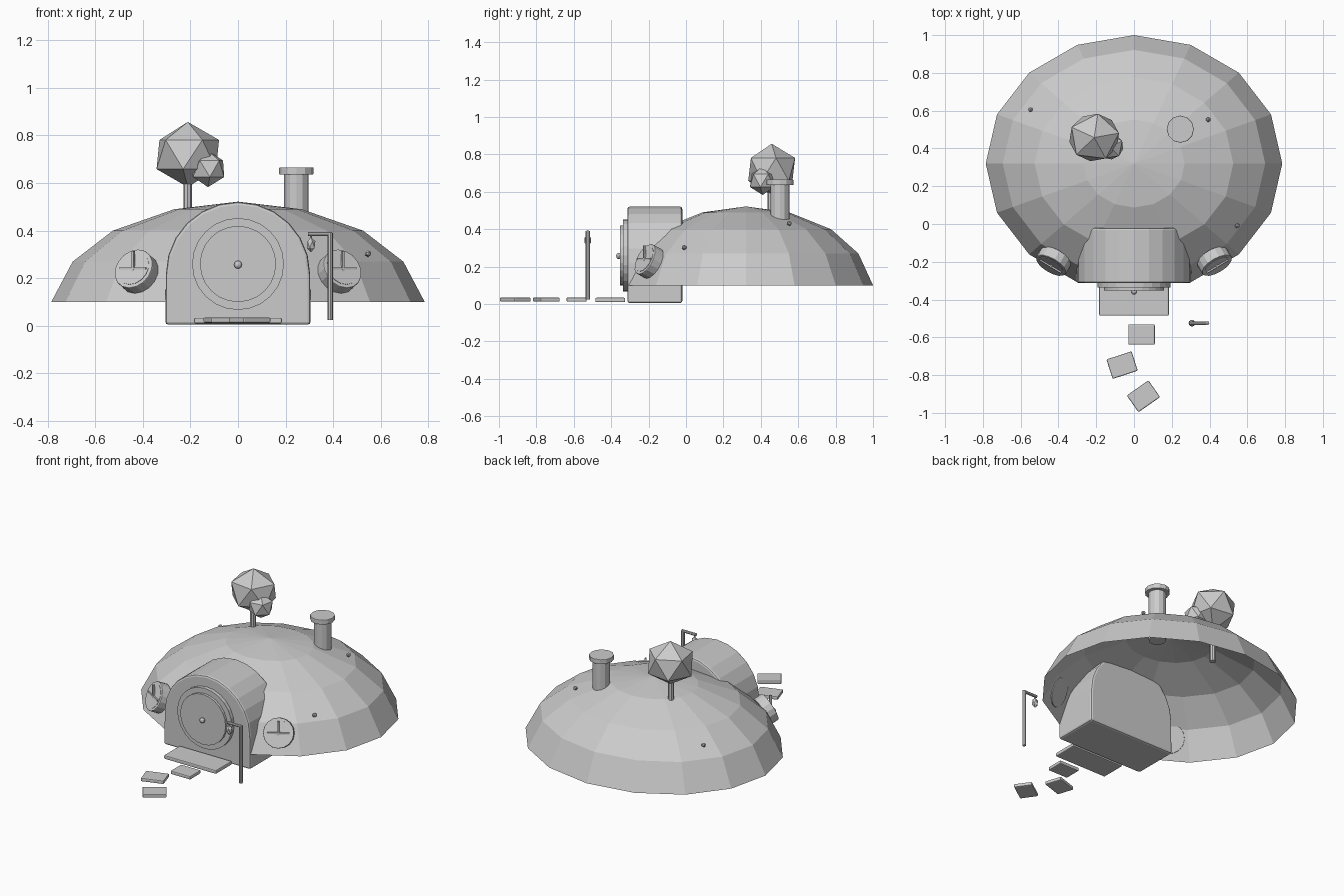
import bpy, bmesh, math
from mathutils import Vector

if "Cube" in bpy.data.objects:
    bpy.data.objects.remove(bpy.data.objects["Cube"])


def finish(name, bm, bevel=0):
    me = bpy.data.meshes.new(name)
    bmesh.ops.recalc_face_normals(bm, faces=bm.faces)
    bm.to_mesh(me)
    bm.free()
    ob = bpy.data.objects.new(name, me)
    bpy.context.collection.objects.link(ob)
    if bevel:
        m = ob.modifiers.new("soft_edges", 'BEVEL')
        m.width, m.segments = bevel, 2
        m.limit_method = 'ANGLE'
        m.angle_limit = math.radians(40)
    return ob


def cylinder(name, center, axis, r, depth, sides=12, bevel=0):
    bm = bmesh.new()
    bmesh.ops.create_cone(bm, cap_ends=True, segments=sides, radius1=r, radius2=r, depth=depth)
    ob = finish(name, bm, bevel)
    ob.rotation_euler = Vector(axis).to_track_quat('Z', 'Y').to_euler()
    ob.location = center
    return ob


def box(name, center, size, yaw=0, bevel=0):
    bm = bmesh.new()
    bmesh.ops.create_cube(bm, size=1)
    bmesh.ops.scale(bm, vec=size, verts=bm.verts)
    ob = finish(name, bm, bevel)
    ob.location = center
    ob.rotation_euler.z = math.radians(yaw)
    return ob


def ball(name, center, size, yaw=0, sub=1):
    bm = bmesh.new()
    bmesh.ops.create_icosphere(bm, subdivisions=sub, radius=1)
    bmesh.ops.scale(bm, vec=size, verts=bm.verts)
    ob = finish(name, bm)
    ob.location = center
    ob.rotation_euler.z = math.radians(yaw)
    return ob


# Hill: open 16-sided dome, pulled back behind the porch front
bm = bmesh.new()
rings = []
for f, z in ((1, 0.10), (0.885, 0.27), (0.67, 0.40), (0.342, 0.49)):
    ring = []
    for i in range(16):
        a = math.tau * i / 16
        x, y = 0.785 * f * math.cos(a), 0.32 + 0.68 * f * math.sin(a)
        if i == 12 and f == 1:
            y = -0.28
        ring.append(bm.verts.new((x, y, z)))
    rings.append(ring)
top = bm.verts.new((0, 0.32, 0.522))
for i in range(16):
    j = (i + 1) % 16
    for lo, hi in zip(rings, rings[1:]):
        bm.faces.new((lo[i], lo[j], hi[j], hi[i]))
    bm.faces.new((rings[-1][i], rings[-1][j], top))
finish("hill", bm)

# Porch: arched block
bm = bmesh.new()
pts = [(0.305, 0.005), (-0.305, 0.005)]
for i in range(13):
    a = math.pi * (1 - i / 12)
    pts.append((0.303 * math.cos(a), 0.218 + 0.303 * math.sin(a)))
face = bm.faces.new([bm.verts.new((x, -0.313, z)) for x, z in pts])
ext = bmesh.ops.extrude_face_region(bm, geom=[face])
bmesh.ops.translate(bm, vec=(0, 0.293, 0),
                    verts=[v for v in ext["geom"] if isinstance(v, bmesh.types.BMVert)])
finish("porch", bm, 0.012)

# Round door with frame and knob
cylinder("door_frame", (0, -0.318, 0.26), (0, -1, 0), 0.193, 0.038, 24)
cylinder("door", (0, -0.33, 0.26), (0, -1, 0), 0.16, 0.046, 24)
ball("door_knob", (0, -0.36, 0.257), (0.017, 0.014, 0.017), sub=2)

# Doorstep and path stones
box("doorstep", (0, -0.405, 0.022), (0.368, 0.16, 0.024), 0, 0.006)
for k, (x, y, yaw) in enumerate(((0.04, -0.585, 0), (-0.063, -0.747, 18), (0.05, -0.912, 35))):
    box(f"path_stone_{k + 1}", (x, y, 0.024), (0.14, 0.108, 0.022), yaw, 0.006)

# Round windows: tilted drum, pane and upright cross bars
for side, s in (("left", -1), ("right", 1)):
    n = Vector((0.46 * s, -0.78, 0.42)).normalized()
    c = Vector((0.426 * s, -0.197, 0.228))
    yaw = 31 * s
    cylinder(f"window_frame_{side}", c, n, 0.09, 0.06, 16, 0.004)
    cylinder(f"window_pane_{side}", c + n * 0.03, n, 0.074, 0.004, 16)
    b = c + n * 0.031
    box(f"window_upright_bar_{side}", b, (0.01, 0.014, 0.145), yaw)
    box(f"window_cross_bar_{side}", b, (0.13, 0.014, 0.01), yaw)

# Chimney
cylinder("chimney", (0.245, 0.502, 0.485), (0, 0, 1), 0.051, 0.32, 12)
cylinder("chimney_cap", (0.245, 0.502, 0.651), (0, 0, 1), 0.072, 0.03, 12, 0.003)

# Tree
cylinder("tree_trunk", (-0.212, 0.455, 0.5), (0, 0, 1), 0.018, 0.25, 8)
ball("tree_canopy", (-0.211, 0.458, 0.72), (0.149, 0.141, 0.137), 10)
ball("tree_small_canopy", (-0.126, 0.41, 0.66), (0.078, 0.076, 0.077), 25)

# Lamp post with hanging lantern
cylinder("lamp_post", (0.388, -0.525, 0.208), (0, 0, 1), 0.011, 0.365, 8)
cylinder("lamp_arm", (0.345, -0.525, 0.386), (1, 0, 0), 0.009, 0.1, 8)
ball("lantern", (0.307, -0.525, 0.341), (0.02, 0.02, 0.032), sub=1)
cylinder("lantern_hook", (0.307, -0.525, 0.377), (0, 0, 1), 0.004, 0.02, 6)

# Flowers on the hill
for k, p in enumerate(((0.547, -0.01, 0.303), (0.393, 0.553, 0.432), (-0.548, 0.605, 0.34))):
    ball(f"flower_{k + 1}", p, (0.014, 0.014, 0.014))
